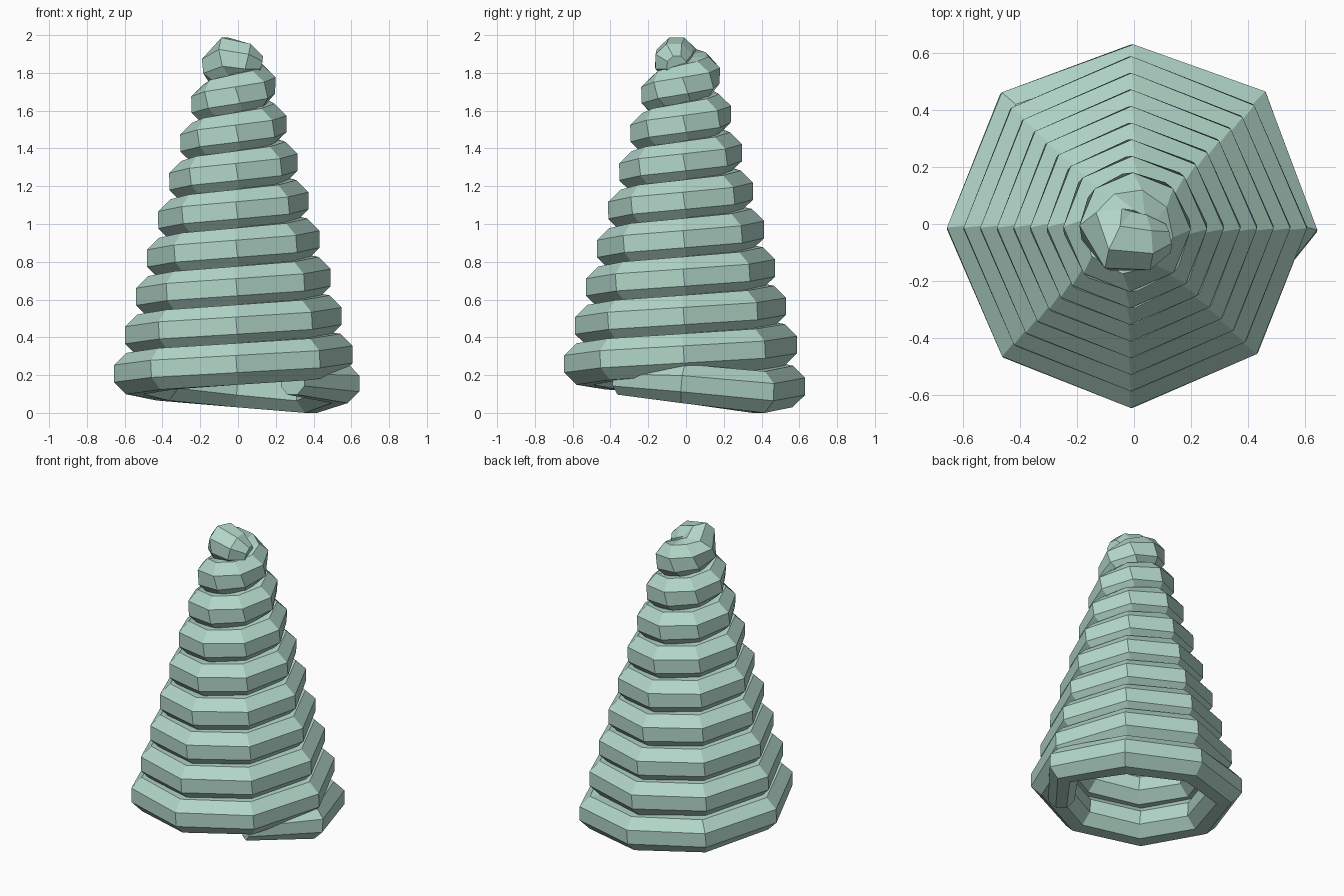
import bpy, bmesh, math
from mathutils import Vector

if "Cube" in bpy.data.objects:
    bpy.data.objects.remove(bpy.data.objects["Cube"])

SIDES = 8          # octagonal tube
TUBE = 0.119       # tube radius
STEPS = 8          # path corners per turn

# Path: tucked-in tail, flattened first corners, regular conical spiral, rounded tip
path = [(Vector((0.29, -0.34, 0.18)), 0.085),
        (Vector((0.54, -0.01, 0.16)), 0.112),
        (Vector((0.385, 0.385, 0.115)), TUBE),
        (Vector((-0.005, 0.52, 0.145)), TUBE),
        (Vector((-0.39, 0.38, 0.18)), TUBE)]
for i in range(int(16 * STEPS / 2) + 1):
    k = i / (STEPS / 2)                     # half turns
    a = math.pi * (1 + k)
    r = 0.536 - 0.0292 * k
    path.append((Vector((r * math.cos(a) - 0.01, r * math.sin(a) - 0.014, 0.213 + 0.1017 * k)), TUBE))
path.append((Vector((-0.045, -0.06, 1.885)), TUBE))
path.append((Vector((0.04, -0.065, 1.865)), 0.105))
path.append((Vector((0.115, -0.05, 1.845)), 0.055))

# Sweep the octagon along the path
bm = bmesh.new()
rings = []
for i, (p, rad) in enumerate(path):
    before = (p - path[i - 1][0]).normalized() if i else Vector()
    after = (path[i + 1][0] - p).normalized() if i < len(path) - 1 else Vector()
    t = (before + after).normalized()
    out = t.cross(Vector((0, 0, 1))).normalized()
    up = out.cross(t)
    ring = []
    for s in range(SIDES):
        b = 2 * math.pi * (s + 0.5) / SIDES
        ring.append(bm.verts.new(p + rad * (math.cos(b) * out + math.sin(b) * up)))
    rings.append(ring)
for a, b in zip(rings, rings[1:]):
    for s in range(SIDES):
        n = (s + 1) % SIDES
        bm.faces.new((a[s], a[n], b[n], b[s]))
bm.faces.new(rings[0])
bm.faces.new(rings[-1][::-1])
bmesh.ops.recalc_face_normals(bm, faces=bm.faces)

# Rest on the ground
low = min(v.co.z for v in bm.verts)
bmesh.ops.translate(bm, verts=bm.verts, vec=(0, 0, -low))

mesh = bpy.data.meshes.new("coiled_cone")
bm.to_mesh(mesh)
bm.free()
coil = bpy.data.objects.new("coiled_cone", mesh)
bpy.context.collection.objects.link(coil)

# Pale green colour
mat = bpy.data.materials.new("pale_green")
mat.diffuse_color = (0.45, 0.68, 0.59, 1)
mat.use_nodes = True
mat.node_tree.nodes["Principled BSDF"].inputs["Base Color"].default_value = mat.diffuse_color
mesh.materials.append(mat)
